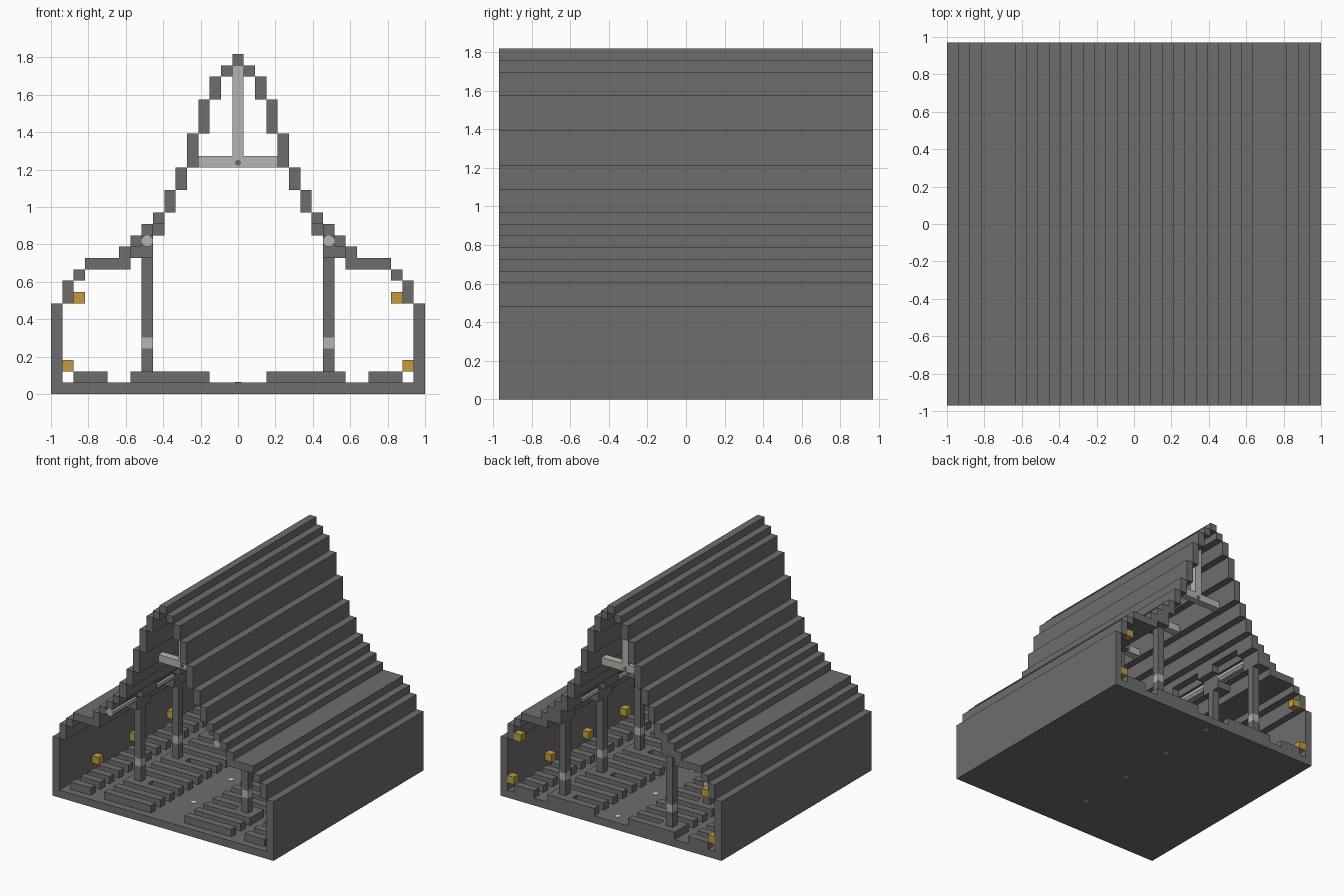
import bpy
import bmesh
from math import pi, cos
from mathutils import Matrix, Vector

if "Cube" in bpy.data.objects:
    bpy.data.objects.remove(bpy.data.objects["Cube"])

U = 2 / 33          # edge length of one block
DEPTH = 32          # length of the hall in blocks
BAYS = range(0, DEPTH, 8)


def material(name, color):
    m = bpy.data.materials.new(name)
    m.use_nodes = True
    m.diffuse_color = (*color, 1)
    m.node_tree.nodes["Principled BSDF"].inputs["Base Color"].default_value = (*color, 1)
    return m


DARK = material("dark grey", (0.155, 0.155, 0.155))
LIGHT = material("pale grey", (0.47, 0.47, 0.43))
GOLD = material("gold", (0.55, 0.33, 0.05))
WHITE = material("lamp white", (0.8, 0.8, 0.78))


def finish(name, bm, mat):
    mesh = bpy.data.meshes.new(name)
    bm.to_mesh(mesh)
    bm.free()
    mesh.materials.append(mat)
    obj = bpy.data.objects.new(name, mesh)
    bpy.context.collection.objects.link(obj)
    return obj


def add_box(bm, x, y, z):
    """Box spanning block columns x, rows y and levels z (half-open ranges)."""
    lo = Vector((x[0] - 0.5, y[0] - DEPTH / 2, z[0])) * U
    hi = Vector((x[1] - 0.5, y[1] - DEPTH / 2, z[1])) * U
    bmesh.ops.create_cube(bm, size=1, matrix=Matrix.Translation((lo + hi) / 2)
                          @ Matrix.Diagonal((*(hi - lo), 1)))


def blocks(name, boxes, mat, both_sides=True):
    bm = bmesh.new()
    for x, y, z in boxes:
        add_box(bm, x, y, z)
        if both_sides:
            add_box(bm, (1 - x[1], 1 - x[0]), y, z)
    return finish(name, bm, mat)


def cylinders(name, centres, radius, length, mat, axis):
    bm = bmesh.new()
    turn = Matrix.Rotation(pi / 2, 4, "X") if axis == "Y" else Matrix.Identity(4)
    for c in centres:
        bmesh.ops.create_cone(bm, cap_ends=True, segments=8, radius1=radius, radius2=radius,
                              depth=length, matrix=Matrix.Translation(c) @ turn
                              @ Matrix.Rotation(pi / 8, 4, "Z"))
    return finish(name, bm, mat)


ALL = (0, DEPTH)

# Floor slab, walls and stepped roof
blocks("floor", [((-15, 16), ALL, (0, 1))], DARK, False)
blocks("side_walls", [((16, 17), ALL, (0, 8))], DARK)
roof_steps = [(15, 16, 8, 10), (14, 15, 10, 11), (10, 14, 11, 12), (10, 11, 12, 13),
              (9, 10, 13, 14), (8, 9, 14, 15), (7, 8, 15, 16), (6, 7, 16, 18),
              (5, 6, 18, 20), (4, 5, 20, 23), (3, 4, 23, 26), (2, 3, 26, 28), (1, 2, 28, 29)]
blocks("roof", [((a, b), ALL, (c, d)) for a, b, c, d in roof_steps], DARK)
blocks("roof_ridge", [((0, 1), ALL, (29, 30))], DARK, False)

# Raised floor slats with a link beside each pillar
slats = []
for row in range(1, DEPTH, 2):
    slats += [((3, 10), (row, row + 1), (1, 2)), ((12, 15), (row, row + 1), (1, 2))]
for b in BAYS:
    slats += [((7, 8), (b + 6, b + 7), (1, 2)), ((9, 10), (b + 6, b + 7), (1, 2))]
blocks("floor_slats", slats, DARK)

# Pillars with pale bands and roof brackets
shafts, bands, brackets = [], [], []
for b in BAYS:
    row = (b + 6, b + 7)
    wide = (b + 5, b + 8)
    shafts += [((8, 9), row, (1, 4)), ((8, 9), row, (5, 12))]
    bands.append(((8, 9), row, (4, 5)))
    brackets += [((8, 10), wide, (12, 13)), ((8, 9), wide, (13, 14)), ((7, 8), wide, (14, 15))]
blocks("pillars", shafts, DARK)
blocks("pillar_bands", bands, LIGHT)
blocks("pillar_brackets", brackets, DARK)

# Long lamps under the eaves
cylinders("eave_lamps",
          [((s * 8 * U), (b + 2.5 - DEPTH / 2) * U, 13.5 * U) for b in BAYS for s in (-1, 1)],
          U / 2 / cos(pi / 8), 5 * U, LIGHT, "Y")

# Pale tie beams and king posts under the ridge
ties = []
for b in BAYS:
    row = (b + 4, b + 5)
    ties += [((-3, 4), row, (20, 21)), ((0, 1), row, (21, 29))]
blocks("tie_beams", ties, LIGHT, False)
cylinders("tie_beam_studs",
          [(0, (b + 4.5 + s * 0.52 - DEPTH / 2) * U, 20.4 * U) for b in BAYS for s in (-1, 1)],
          0.016, 0.006, DARK, "Y")

# Gold blocks on the walls
gold = []
for b in BAYS:
    row = (b + 7, b + 8)
    gold += [((15, 16), row, (2, 3)), ((14, 15), row, (8, 9))]
blocks("wall_blocks", gold, GOLD)

# Small floor lamps and their caps underneath
spots = [(b + 6.5 - DEPTH / 2) * U for b in BAYS]
cylinders("floor_lamps", [(0, y, U) for y in spots], 0.02, 0.008, WHITE, "Z")
cylinders("floor_lamp_caps", [(0, y, 0.002) for y in spots], 0.02, 0.006, LIGHT, "Z")
